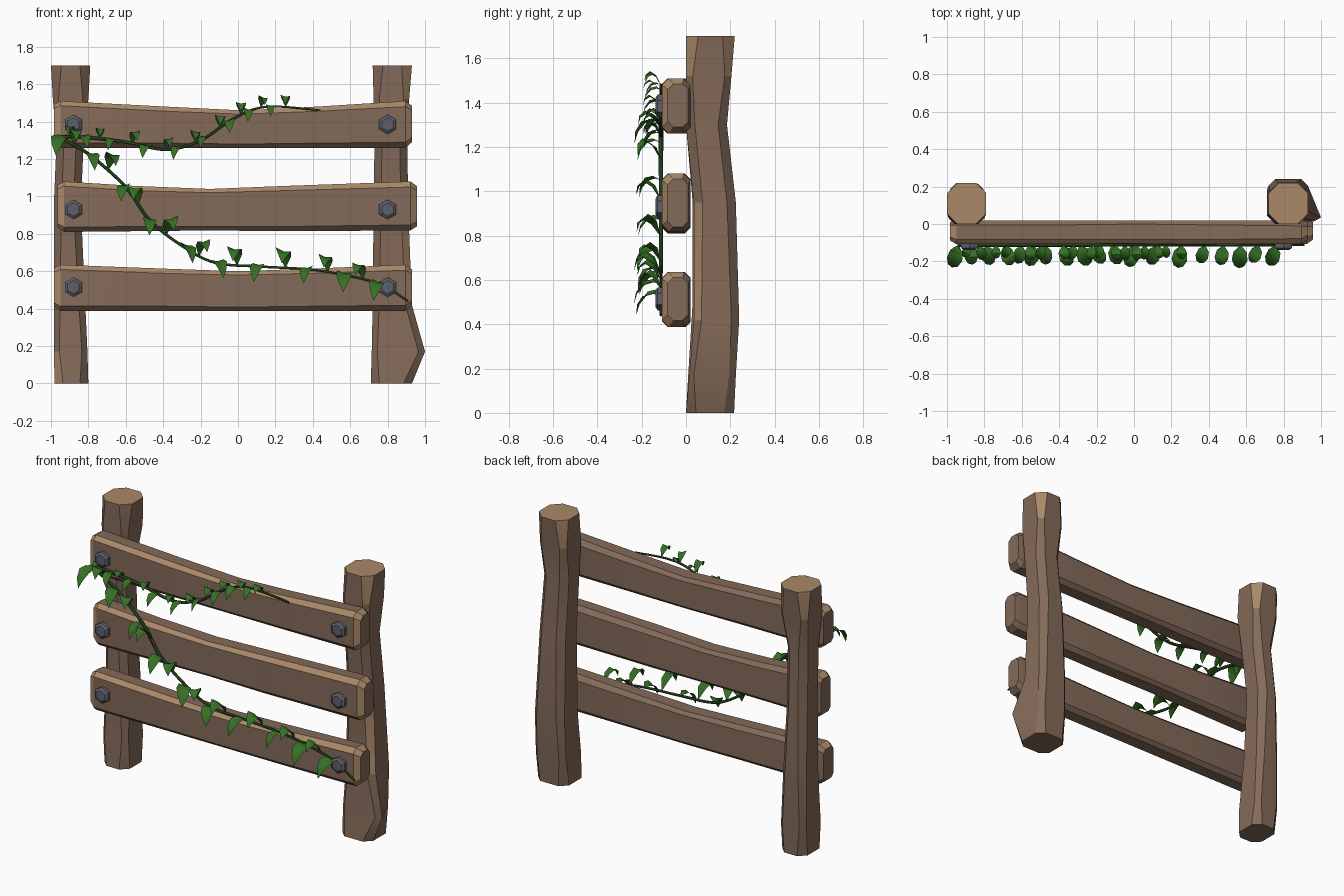
import bpy, bmesh, math, random
from mathutils import Vector

if "Cube" in bpy.data.objects:
    bpy.data.objects.remove(bpy.data.objects["Cube"])

random.seed(4)


def material(name, rgb):
    m = bpy.data.materials.new(name)
    m.diffuse_color = (*rgb, 1)
    m.use_nodes = True
    m.node_tree.nodes["Principled BSDF"].inputs["Base Color"].default_value = m.diffuse_color
    return m


WOOD = material("wood", (0.23, 0.145, 0.10))
WORN = material("worn_wood", (0.40, 0.25, 0.14))
IRON = material("iron", (0.11, 0.12, 0.145))
STEM = material("stem", (0.015, 0.045, 0.012))
LEAF = material("leaf", (0.035, 0.16, 0.018))


def finish(bm, name, mats, angle=30):
    bmesh.ops.recalc_face_normals(bm, faces=bm.faces)
    me = bpy.data.meshes.new(name)
    bm.to_mesh(me)
    bm.free()
    for m in mats:
        me.materials.append(m)
    ob = bpy.data.objects.new(name, me)
    bpy.context.collection.objects.link(ob)
    bpy.ops.object.select_all(action='DESELECT')
    ob.select_set(True)
    bpy.context.view_layer.objects.active = ob
    bpy.ops.object.shade_smooth_by_angle(angle=math.radians(angle))
    return ob


def timber(name, rings, place, worn, moves={}):
    """Loft chamfered rectangles; a ring is (along, u0, u1, v0, v1, chamfer)."""
    bm = bmesh.new()
    loops = []
    for r, (w, a, b, c, d, k) in enumerate(rings):
        pts = [(a + k, c), (b - k, c), (b, c + k), (b, d - k),
               (b - k, d), (a + k, d), (a, d - k), (a, c + k)]
        pts = [moves.get((r, i), p) for i, p in enumerate(pts)]
        loops.append([bm.verts.new(place(u, v, w)) for u, v in pts])
    for r in range(len(loops) - 1):
        p, q = loops[r], loops[r + 1]
        for i in range(8):
            j = (i + 1) % 8
            f = bm.faces.new((p[i], p[j], q[j], q[i]))
            f.material_index = int(worn(r, i))
    bm.faces.new(loops[0][::-1])
    cap = bm.faces.new(loops[-1])
    cap.material_index = int(worn(len(loops) - 1, 8))
    return finish(bm, name, [WOOD, WORN])


# Posts, lofted upwards
upright = lambda u, v, w: (u, v, w)
left = [(0, -.98, -.80, 0, .21, .045), (.17, -.985, -.805, .01, .215, .03),
        (.50, -.985, -.82, .03, .22, .035), (.95, -.985, -.84, .03, .215, .04),
        (1.30, -.97, -.825, .0, .185, .04), (1.52, -.99, -.80, 0, .205, .03),
        (1.70, -1.0, -.79, 0, .22, .055)]
timber("left_post", left, upright,
       lambda r, i: (r == 5 and i in (3, 5)) or r == 6 or (r == 0 and i == 7))
right = [(0, .71, .93, 0, .217, .045), (.17, .715, .93, .015, .225, .03),
         (.42, .72, .93, .035, .24, .035), (.95, .725, .91, .035, .225, .04),
         (1.30, .73, .905, .0, .185, .04), (1.52, .725, .915, 0, .205, .03),
         (1.70, .72, .93, 0, .22, .055)]
timber("right_post", right, upright,
       lambda r, i: (r == 5 and i in (1, 3, 5)) or r == 6 or (r == 2 and i == 1),
       {(1, 1): (.965, .015), (1, 2): (1.0, .035)})   # knot near the foot


# Rails, lofted along x: ends, bottom, top and sagging middle
def rail(name, x0, x1, bottom, top, xm, sag, lift):
    y0, y1 = -.108, .02
    rings = [(x0, y0 + .02, y1 - .01, bottom + .025, top - .02, .02),
             (x0 + .035, y0, y1, bottom, top, .025),
             (xm - .4, y0, y1, bottom + lift / 2, top - sag * .6, .025),
             (xm, y0 + .005, y1, bottom + lift, top - sag, .02),
             (xm + .4, y0, y1, bottom + lift / 2, top - sag * .6, .025),
             (x1 - .035, y0, y1, bottom + lift, top, .03),
             (x1, y0 + .025, y1 - .01, bottom + .03, top - .025, .025)]
    timber(name, rings, lambda u, v, w: (w, u, v),
           lambda r, i: i == 5 or (r in (0, 5) and i in (4, 6, 7)))


rail("top_rail", -.985, .93, 1.26, 1.51, .02, .05, 0)
rail("middle_rail", -.965, .957, .81, 1.08, -.15, .04, .008)
rail("bottom_rail", -.985, .93, .388, .635, .0, .035, 0)

# Hexagonal bolt heads
for row, z in (("top", 1.385), ("middle", .93), ("bottom", .515)):
    for side, x in (("left", -.88), ("right", .80)):
        bm = bmesh.new()
        loops = []
        for y, r in ((-.095, .052), (-.128, .052), (-.138, .036)):
            loops.append([bm.verts.new((x + r * math.sin(k * math.pi / 3), y,
                                        z + r * math.cos(k * math.pi / 3))) for k in range(6)])
        for p, q in zip(loops, loops[1:]):
            for i in range(6):
                bm.faces.new((p[i], p[i - 1], q[i - 1], q[i]))
        bm.faces.new(loops[0])
        bm.faces.new(loops[-1])
        finish(bm, f"{side}_{row}_bolt", [IRON])


def spline(pts, n=6):
    """Catmull-Rom samples through (x, z) points."""
    p = [Vector(q) for q in [pts[0]] + pts + [pts[-1]]]
    out = []
    for i in range(1, len(p) - 2):
        a, b, c, d = p[i - 1:i + 3]
        for k in range(n):
            t = k / n
            out.append(.5 * (2 * b + (c - a) * t + (2 * a - 5 * b + 4 * c - d) * t * t
                             + (3 * b - a - 3 * c + d) * t ** 3))
    return out + [p[-1]]


OUT = (0, .25, .6, .88, 1)
RISE = {1: (0, .5, .72, .55, .2), -1: (0, .08, -.02, -.35, -.75)}
WIDTH = (.03, .85, 1, .62, 0)


def add_leaf(bm, base, size, side):
    turn = random.uniform(-.45, .45)
    across = Vector((math.cos(turn), math.sin(turn), random.uniform(-.3, .3)))
    ahead = Vector((math.sin(turn), -math.cos(turn), 0))
    rows = []
    for o, r, w in zip(OUT, RISE[side], WIDTH):
        c = base + (ahead * o + Vector((0, 0, r))) * size
        half = across * w * size * .34
        lift = Vector((0, -.05, .08)) * size * w
        rows.append([bm.verts.new(q) for q in (c - half + lift, c, c + half + lift)])
    for p, q in zip(rows, rows[1:]):
        for i in (0, 1):
            bm.faces.new((p[i], p[i + 1], q[i + 1], q[i]))
    bmesh.ops.remove_doubles(bm, verts=rows[-1], dist=1e-5)


def vine(name, pts, count, size):
    path = spline(pts)
    # stem tapering to its tip
    cu = bpy.data.curves.new(name + "_stem", 'CURVE')
    cu.dimensions = '3D'
    cu.bevel_depth = .011
    cu.bevel_resolution = 1
    cu.use_fill_caps = True
    s = cu.splines.new('POLY')
    s.points.add(len(path) - 1)
    for i, (x, z) in enumerate(path):
        s.points[i].co = (x, -.113, z, 1)
        s.points[i].radius = 1 - .5 * i / len(path)
    cu.materials.append(STEM)
    ob = bpy.data.objects.new(name + "_stem", cu)
    bpy.context.collection.objects.link(ob)
    bpy.ops.object.select_all(action='DESELECT')
    ob.select_set(True)
    bpy.context.view_layer.objects.active = ob
    bpy.ops.object.convert(target='MESH')
    # leaves alternating above and below
    bm = bmesh.new()
    for k in range(count):
        x, z = path[int((k + .3) / count * (len(path) - 4))]
        add_leaf(bm, Vector((x, -.113, z)), size * random.uniform(.85, 1.05),
                 1 if k % 2 else -1)
    finish(bm, name + "_leaves", [LEAF], 60)


vine("upper_vine", [(-.94, 1.32), (-.8, 1.315), (-.6, 1.29), (-.38, 1.25), (-.2, 1.30),
                    (-.05, 1.40), (.08, 1.465), (.22, 1.48), (.44, 1.46)], 18, .08)
vine("lower_vine", [(-.94, 1.31), (-.79, 1.22), (-.60, 1.05), (-.47, .87), (-.29, .73),
                    (-.12, .645), (.12, .625), (.38, .61), (.57, .58), (.76, .53),
                    (.91, .44)], 19, .118)
